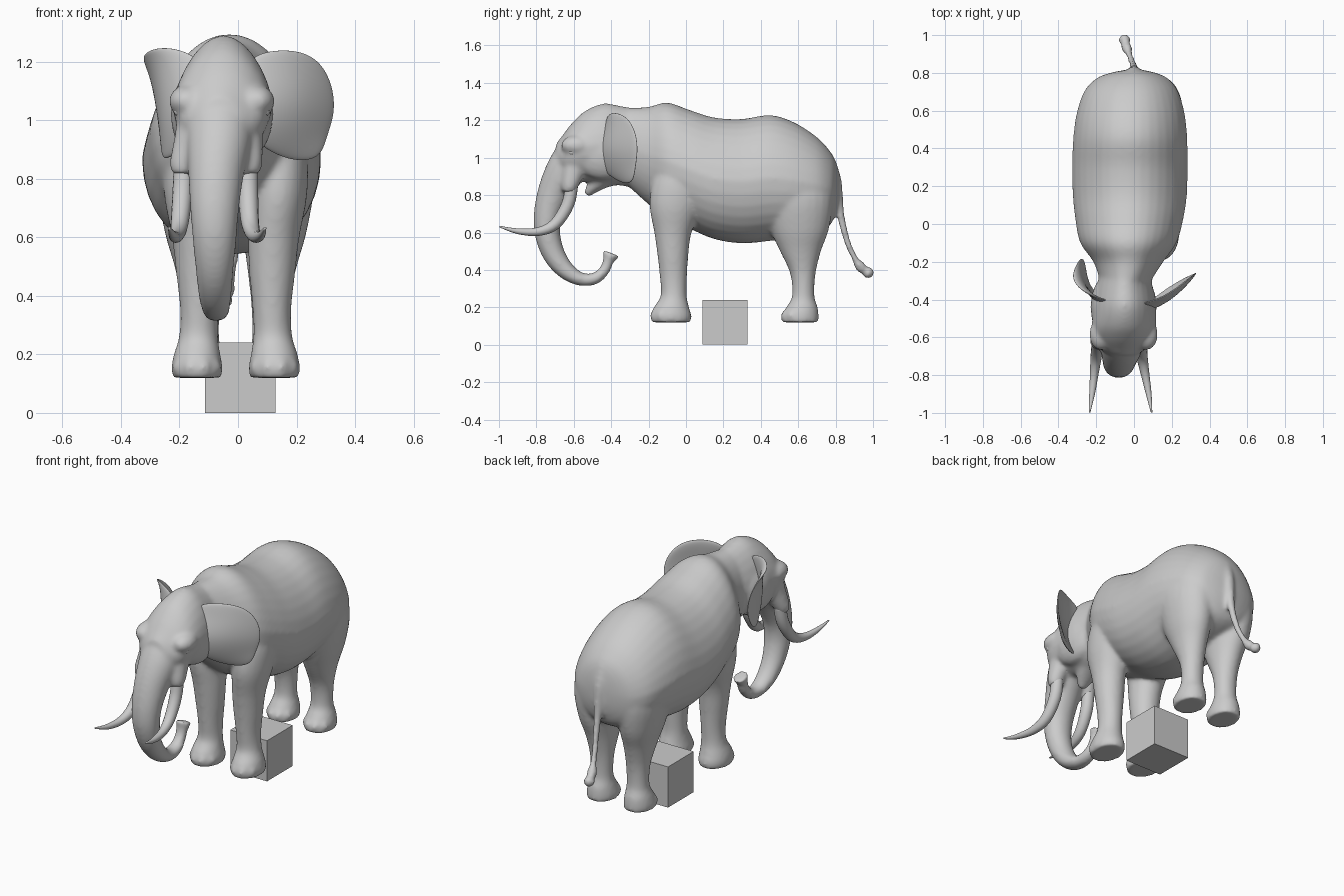
import bpy, bmesh, math
from mathutils import Vector


def finish(bm, name):
    bmesh.ops.recalc_face_normals(bm, faces=bm.faces)
    me = bpy.data.meshes.new(name)
    bm.to_mesh(me)
    bm.free()
    me.shade_smooth()
    ob = bpy.data.objects.new(name, me)
    bpy.context.collection.objects.link(ob)
    return ob


def spline(rows, steps=4):
    """Catmull-Rom through rows of any length."""
    out = []
    for i in range(len(rows) - 1):
        p = [rows[max(0, min(len(rows) - 1, i + k))] for k in (-1, 0, 1, 2)]
        for s in range(steps):
            t = s / steps
            out.append([0.5 * (2 * b + (c - a) * t + (2 * a - 5 * b + 4 * c - d) * t * t
                               + (3 * b - a - 3 * c + d) * t ** 3) for a, b, c, d in zip(*p)])
    return out + [list(rows[-1])]


def loft(bm, rows, axis=None, sides=24, power=1.0, taper=0.0):
    """Rows are x, y, z, half width, half depth; rings follow the path or a fixed axis."""
    pts, rings = spline(rows), []
    for i, (x, y, z, rx, ry) in enumerate(pts):
        a, b = pts[max(i - 1, 0)], pts[min(i + 1, len(pts) - 1)]
        tan = Vector(axis) if axis else Vector(b[:3]) - Vector(a[:3])
        up = Vector((1, 0, 0)).cross(tan).normalized()
        side = tan.cross(up).normalized()
        ring = []
        for k in range(sides):
            t = 2 * math.pi * k / sides
            c, s = math.cos(t), math.sin(t)
            c, s = math.copysign(abs(c) ** power, c), math.copysign(abs(s) ** power, s)
            c *= 1 - taper * max(s * up.z, 0)
            ring.append(bm.verts.new(Vector((x, y, z)) + side * rx * c + up * ry * s))
        rings.append(ring)
    for r, q in zip(rings, rings[1:]):
        for k in range(sides):
            n = (k + 1) % sides
            bm.faces.new((r[k], r[n], q[n], q[k]))
    bm.faces.new(rings[0])
    bm.faces.new(rings[-1])


def ball(bm, co, scale):
    vs = bmesh.ops.create_uvsphere(bm, u_segments=16, v_segments=10, radius=1)["verts"]
    for v in vs:
        v.co = Vector(co) + Vector(a * b for a, b in zip(v.co, scale))


skin = bmesh.new()

# Torso: y, top, bottom, half width, centre x
torso = [(-.30, 1.267, .84, .135, -.045), (-.20, 1.272, .75, .185, -.03), (-.10, 1.295, .67, .255, -.03),
         (.02, 1.255, .62, .285, -.025), (.15, 1.215, .565, .302, -.022), (.30, 1.207, .542, .306, -.022),
         (.45, 1.228, .555, .302, -.02), (.58, 1.188, .57, .287, -.018), (.70, 1.11, .60, .25, -.015),
         (.77, 1.035, .64, .19, -.01), (.80, .98, .70, .12, -.005), (.815, .92, .76, .05, 0)]
loft(skin, [(x, y, (t + b) / 2, w, (t - b) / 2) for y, t, b, w, x in torso], (0, 1, 0), 32, .94, .18)

# Head
head = [(-.22, 1.255, .82, .125, -.045), (-.34, 1.275, .85, .15, -.05), (-.44, 1.29, .85, .165, -.05),
        (-.54, 1.25, .87, .17, -.053), (-.61, 1.185, .88, .158, -.055), (-.66, 1.12, .90, .125, -.058),
        (-.695, 1.075, .94, .07, -.06)]
loft(skin, [(x, y, (t + b) / 2, w, (t - b) / 2) for y, t, b, w, x in head], (0, -1, 0), taper=.2)

# Lower jaw
loft(skin, [(-.06, -.34, .95, .10, .09), (-.06, -.44, .89, .08, .055),
            (-.065, -.50, .84, .05, .035), (-.07, -.53, .80, .022, .018)])

# Trunk
loft(skin, [(-.06, -.58, 1.03, .12, .11), (-.065, -.645, .93, .112, .105), (-.075, -.70, .82, .096, .092),
            (-.08, -.738, .70, .084, .076), (-.08, -.74, .59, .075, .068), (-.08, -.705, .48, .064, .06),
            (-.078, -.64, .395, .056, .048), (-.075, -.56, .35, .046, .036), (-.075, -.485, .355, .04, .032),
            (-.075, -.435, .40, .034, .029), (-.075, -.415, .45, .034, .03), (-.075, -.40, .49, .042, .052)])

# Brows, temples and tusk sockets
for s in (-1, 1):
    ball(skin, (-.055 + s * .12, -.585, 1.065), (.062, .085, .055))
    ball(skin, (-.055 + s * .10, -.44, 1.02), (.075, .16, .14))
    loft(skin, [(-.06 + s * .085, -.57, 1.03, .06, .07), (-.067 + s * .10, -.60, .93, .052, .06),
                (-.075 + s * .113, -.622, .85, .046, .045), (-.075 + s * .115, -.628, .815, .034, .034)])

# Legs: z, y, half width, half depth, distance from the middle
front_leg = [(.12, -.08, .084, .106, .132), (.155, -.08, .088, .11, .132), (.20, -.078, .08, .095, .132),
             (.26, -.066, .067, .07, .127), (.35, -.067, .066, .072, .124), (.48, -.07, .079, .083, .125),
             (.60, -.07, .088, .10, .13), (.75, -.055, .10, .14, .145), (.90, -.03, .095, .14, .145),
             (1.06, -.01, .05, .08, .13)]
hind_leg = [(.12, .61, .082, .10, .12), (.155, .61, .084, .10, .12), (.20, .62, .075, .085, .12),
            (.26, .627, .062, .06, .118), (.38, .625, .066, .068, .118), (.50, .612, .085, .11, .124),
            (.62, .607, .11, .158, .133), (.78, .595, .13, .19, .137), (.92, .58, .11, .17, .13),
            (1.04, .57, .06, .10, .12)]
for leg in (front_leg, hind_leg):
    for s in (-1, 1):
        loft(skin, [(-.008 + s * d, y, z, w, h) for z, y, w, h, d in leg], (0, 0, 1))
        z, y, w, h, d = leg[1]
        for a in (-55, -18, 18, 55):
            t = math.radians(a)
            ball(skin, (-.008 + s * d + .85 * w * math.sin(t), y - .86 * h * math.cos(t), .155),
                 (.022, .022, .028))

# Tail
loft(skin, [(-.005, .77, .98, .045, .03), (0, .806, .87, .032, .028), (0, .82, .74, .024, .023),
            (-.003, .838, .64, .02, .02), (-.015, .87, .53, .018, .018), (-.03, .91, .45, .018, .017)])
loft(skin, [(-.025, .90, .46, .016, .016), (-.04, .935, .415, .03, .03), (-.046, .955, .40, .023, .022),
            (-.05, .975, .384, .034, .034), (-.055, .995, .365, .016, .02)])

# Fuse all skin parts into one smooth surface
body = finish(skin, "body_skin")
rm = body.modifiers.new("fuse", "REMESH")
rm.mode, rm.voxel_size, rm.use_smooth_shade = "VOXEL", .01, True
sm = body.modifiers.new("soften", "SMOOTH")
sm.factor, sm.iterations = .5, 14

# Ears: rows from top to bottom, each inner, middle, outer
ears = {
    "left_ear": [[(.03, -.42, 1.22), (.14, -.40, 1.25), (.26, -.32, 1.23)],
                 [(.04, -.44, 1.15), (.20, -.39, 1.16), (.325, -.26, 1.14)],
                 [(.05, -.47, 1.06), (.20, -.41, 1.05), (.34, -.25, 1.03)],
                 [(.05, -.46, .97), (.18, -.39, .95), (.31, -.265, .95)],
                 [(.06, -.43, .92), (.17, -.34, .855), (.285, -.28, .86)]],
    "right_ear": [[(-.11, -.41, 1.21), (-.24, -.38, 1.265), (-.345, -.30, 1.23)],
                  [(-.13, -.43, 1.13), (-.265, -.37, 1.15), (-.305, -.20, 1.17)],
                  [(-.14, -.45, 1.04), (-.27, -.36, 1.04), (-.275, -.165, 1.05)],
                  [(-.14, -.44, .96), (-.26, -.35, .95), (-.26, -.20, .95)],
                  [(-.14, -.42, .91), (-.235, -.34, .87), (-.26, -.26, .86)]]}
for name, rows in ears.items():
    bm = bmesh.new()
    g = [[bm.verts.new(p) for p in r] for r in rows]
    for a, b in zip(g, g[1:]):
        for k in range(2):
            bm.faces.new((a[k], a[k + 1], b[k + 1], b[k]))
    ob = finish(bm, name)
    so = ob.modifiers.new("thickness", "SOLIDIFY")
    so.thickness, so.offset = .018, 0
    ob.modifiers.new("round", "SUBSURF").levels = 3
    ob.modifiers["round"].render_levels = 3

# Tusks
for name, xs in (("right_tusk", (-.185, -.19, -.20, -.21, -.222, -.235)),
                 ("left_tusk", (.035, .035, .042, .058, .078, .093))):
    path = [(-.61, .86, .034), (-.632, .75, .034), (-.70, .645, .03),
            (-.79, .605, .023), (-.90, .607, .015), (-.997, .632, .004)]
    bm = bmesh.new()
    loft(bm, [(x, y, z, r, r) for x, (y, z, r) in zip(xs, path)], sides=16)
    finish(bm, name)

# Eyes
for name, x in (("right_eye", -.203), ("left_eye", .093)):
    bm = bmesh.new()
    ball(bm, (x, -.61, 1.03), (.016, .018, .016))
    finish(bm, name)

# Cube below the belly
bm = bmesh.new()
bmesh.ops.create_cube(bm, size=.24)
bmesh.ops.translate(bm, verts=bm.verts, vec=(.008, .208, .12))
finish(bm, "block").data.shade_flat()
